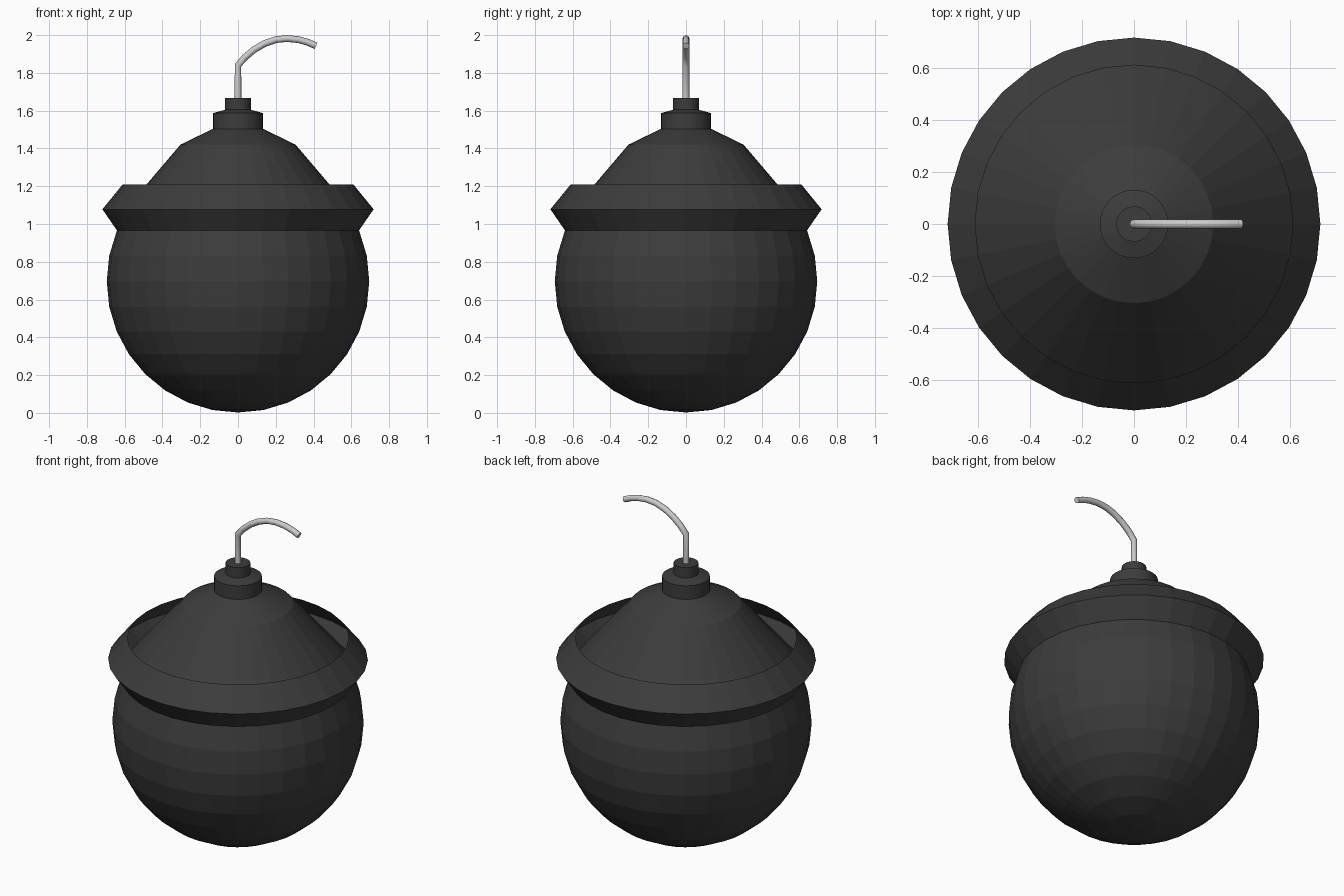
import bpy, bmesh
from math import cos, sin, pi

if "Cube" in bpy.data.objects:
    bpy.data.objects.remove(bpy.data.objects["Cube"])

SEG = 32

dark = bpy.data.materials.new("dark_iron")
dark.diffuse_color = (0.045, 0.045, 0.045, 1)
dark.use_nodes = True
dark.node_tree.nodes["Principled BSDF"].inputs["Base Color"].default_value = dark.diffuse_color


def add(name, bm, mat=None):
    me = bpy.data.meshes.new(name)
    bm.to_mesh(me)
    bm.free()
    ob = bpy.data.objects.new(name, me)
    bpy.context.collection.objects.link(ob)
    if mat:
        me.materials.append(mat)
    return ob


def lathe(name, profile, cap_top=False):
    """Revolve (radius, z) points, listed bottom to top, around z."""
    bm = bmesh.new()
    rings = [[bm.verts.new((r * cos(2 * pi * i / SEG), r * sin(2 * pi * i / SEG), z))
              for i in range(SEG)] for r, z in profile]
    for a, b in zip(rings, rings[1:]):
        for i in range(SEG):
            j = (i + 1) % SEG
            bm.faces.new((a[i], a[j], b[j], b[i]))
    if cap_top:
        bm.faces.new(rings[-1])
    return add(name, bm, dark)


# Round body
bm = bmesh.new()
bmesh.ops.create_uvsphere(bm, u_segments=SEG, v_segments=16, radius=0.695)
bmesh.ops.translate(bm, verts=bm.verts, vec=(0, 0, 0.697))
add("body", bm, dark)

# Flared rim, open at the top
lathe("rim", [(0.638, 0.962), (0.718, 1.078), (0.612, 1.208)])

# Conical lid running down inside the rim
lathe("lid", [(0.663, 1.0), (0.305, 1.42), (0.13, 1.505)], cap_top=True)

# Stepped collar holding the fuse
lathe("collar", [(0.132, 1.495), (0.132, 1.587), (0.068, 1.605), (0.068, 1.668)], cap_top=True)

# Bent fuse: straight stem, then an arch towards +x
path = [(0, 1.65), (0, 1.84), (0.036, 1.882), (0.085, 1.923), (0.14, 1.955),
        (0.2, 1.976), (0.26, 1.982), (0.32, 1.976), (0.37, 1.962), (0.413, 1.943)]
cu = bpy.data.curves.new("fuse", 'CURVE')
cu.dimensions = '3D'
cu.bevel_depth = 0.018
cu.bevel_resolution = 2
cu.use_fill_caps = True
sp = cu.splines.new('POLY')
sp.points.add(len(path) - 1)
for p, (x, z) in zip(sp.points, path):
    p.co = (x, 0, z, 1)
    p.radius = 1
sp.use_smooth = True
fuse = bpy.data.objects.new("fuse", cu)
bpy.context.collection.objects.link(fuse)
